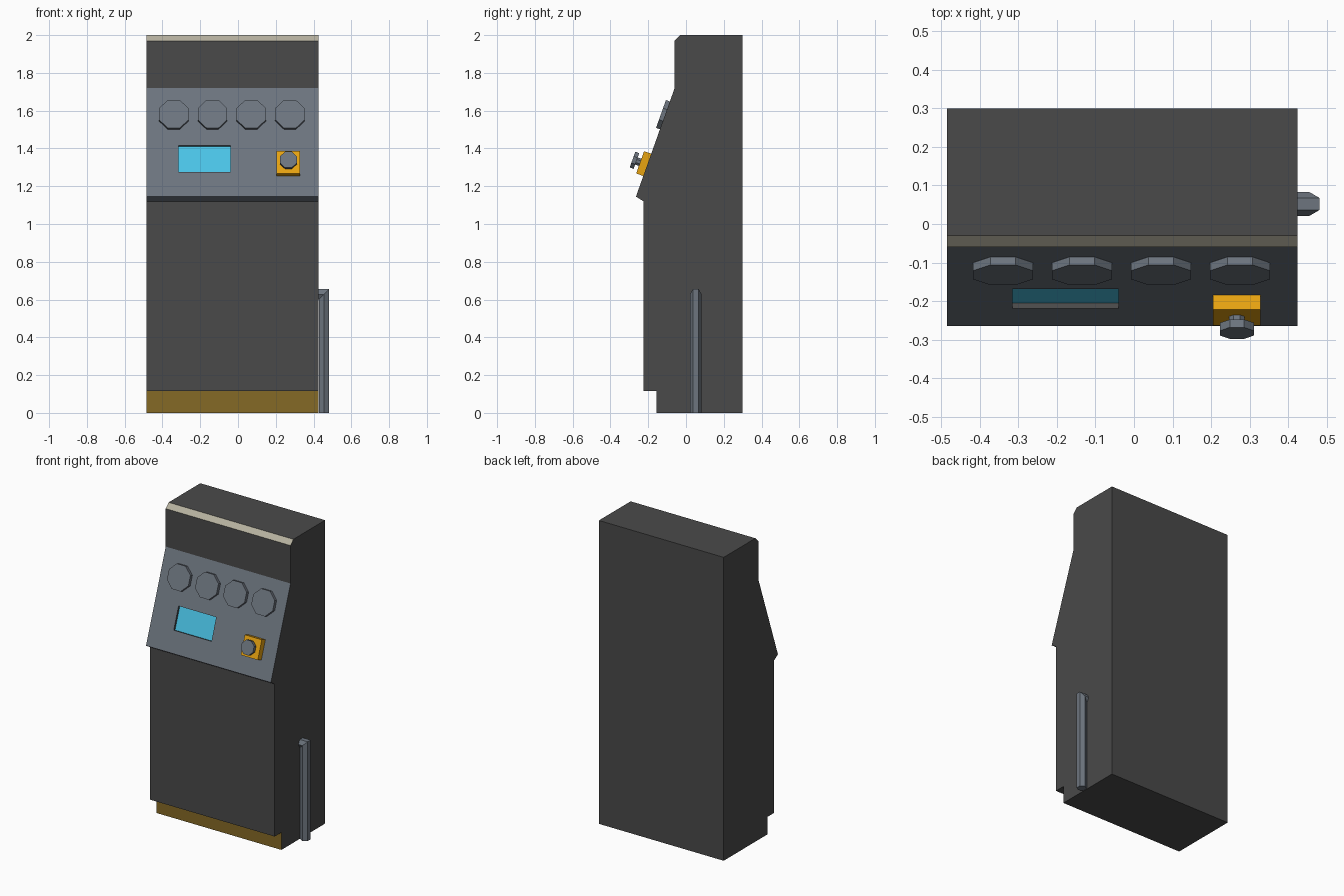
import bpy, bmesh
from math import sin, cos, pi, radians
from mathutils import Matrix, Vector

if "Cube" in bpy.data.objects:
    bpy.data.objects.remove(bpy.data.objects["Cube"], do_unlink=True)


def material(name, r, g, b):
    m = bpy.data.materials.new(name)
    m.use_nodes = True
    m.diffuse_color = (r, g, b, 1)
    m.node_tree.nodes["Principled BSDF"].inputs["Base Color"].default_value = (r, g, b, 1)
    return m


charcoal = material("charcoal", 0.068, 0.068, 0.068)
slate = material("slate_grey", 0.153, 0.178, 0.212)
cyan = material("screen_cyan", 0.07, 0.55, 0.80)
yellow = material("button_yellow", 0.85, 0.39, 0.006)
ochre = material("toe_ochre", 0.235, 0.143, 0.019)
cream = material("trim_cream", 0.47, 0.44, 0.35)


def make_object(name, bm, *mats):
    bmesh.ops.recalc_face_normals(bm, faces=bm.faces)
    mesh = bpy.data.meshes.new(name)
    bm.to_mesh(mesh)
    bm.free()
    for m in mats:
        mesh.materials.append(m)
    obj = bpy.data.objects.new(name, mesh)
    bpy.context.collection.objects.link(obj)
    return obj


# Sloped control panel frame: across, up the slope, outward
panel_low, panel_high = Vector((0, -0.265, 1.145)), Vector((0, -0.06, 1.72))
across = Vector((1, 0, 0))
slope = (panel_high - panel_low).normalized()
outward = across.cross(slope)


def on_panel(x, z, h=0.0):
    """Frame at a point on the panel, raised by h along its normal."""
    p = panel_low + slope * ((z - panel_low.z) / slope.z) + outward * h
    m = Matrix((across, slope, outward)).transposed().to_4x4()
    m.translation = p + across * x
    return m


def panel_box(name, x, z, width, height, low, high, mat):
    bm = bmesh.new()
    size = Matrix.Diagonal((width, height, high - low, 1))
    bmesh.ops.create_cube(bm, size=1, matrix=on_panel(x, z, (low + high) / 2) @ size)
    return make_object(name, bm, mat)


def panel_disc(name, x, z, radius, low, high, mat):
    bm = bmesh.new()
    turn = Matrix.Rotation(radians(22.5), 4, "Z")
    bmesh.ops.create_cone(bm, cap_ends=True, segments=8, radius1=radius, radius2=radius,
                          depth=high - low, matrix=on_panel(x, z, (low + high) / 2) @ turn)
    return make_object(name, bm, mat)


# Cabinet: side profile extruded across
left, right = 0.425, -0.485
profile = [(0.3, 0), (0.3, 2), (-0.03, 2), (-0.06, 1.97), (-0.06, 1.72), (-0.265, 1.145),
           (-0.225, 1.12), (-0.225, 0.115), (-0.155, 0.115), (-0.155, 0)]
bm = bmesh.new()
side = bm.faces.new([bm.verts.new((right, y, z)) for y, z in profile])
grown = bmesh.ops.extrude_face_region(bm, geom=[side])["geom"]
bmesh.ops.translate(bm, vec=(left - right, 0, 0),
                    verts=[v for v in grown if isinstance(v, bmesh.types.BMVert)])
cabinet = make_object("cabinet", bm, charcoal, slate, cyan, ochre, cream)

# Screen recess cut into the panel
cutter = panel_box("screen_cutter", -0.178, 1.345, 0.275, 0.149, -0.014, 0.05, charcoal)
cutter.hide_render = True
cut = cabinet.modifiers.new("screen_recess", "BOOLEAN")
cut.operation, cut.object, cut.solver = "DIFFERENCE", cutter, "EXACT"
bpy.context.view_layer.objects.active = cabinet
bpy.ops.object.modifier_apply(modifier=cut.name)
bpy.data.objects.remove(cutter, do_unlink=True)

# Cabinet colours by face direction and position
for f in cabinet.data.polygons:
    n, c = f.normal, f.center
    f.material_index = 0
    if n.dot(outward) > 0.99:
        f.material_index = 2 if (c - panel_low).dot(outward) < -0.005 else 1
    elif n.y < -0.45 and n.z < -0.45:
        f.material_index = 1
    elif n.y < -0.45 and n.z > 0.45:
        f.material_index = 4
    elif n.y < -0.9 and c.z < 0.115:
        f.material_index = 3

# Row of dials
for i in range(4):
    panel_disc(f"dial_{i + 1}", -0.34 + 0.205 * i, 1.575, 0.0845, -0.005, 0.022, slate)

# Push button on its block
panel_box("button_block", 0.267, 1.313, 0.124, 0.125, -0.005, 0.04, yellow)
panel_disc("button_stem", 0.267, 1.313, 0.022, 0.035, 0.065, slate)
panel_disc("button_cap", 0.267, 1.313, 0.048, 0.061, 0.083, slate)

# Six-sided side pipe with a mitred elbow into the cabinet
pipe_x, pipe_y, pipe_r, elbow_z = 0.455, 0.052, 0.031, 0.628
bm = bmesh.new()
rings = [[], [], []]
for k in range(6):
    a = pi / 6 + k * pi / 3
    dx, y = pipe_r * cos(a), pipe_y + pipe_r * sin(a)
    for ring, co in zip(rings, ((pipe_x + dx, y, 0), (pipe_x + dx, y, elbow_z + dx),
                                (left - 0.005, y, elbow_z + dx))):
        ring.append(bm.verts.new(co))
for low, high in zip(rings, rings[1:]):
    for k in range(6):
        j = (k + 1) % 6
        bm.faces.new((low[k], low[j], high[j], high[k]))
bm.faces.new(rings[0])
bm.faces.new(rings[2])
make_object("side_pipe", bm, slate)
